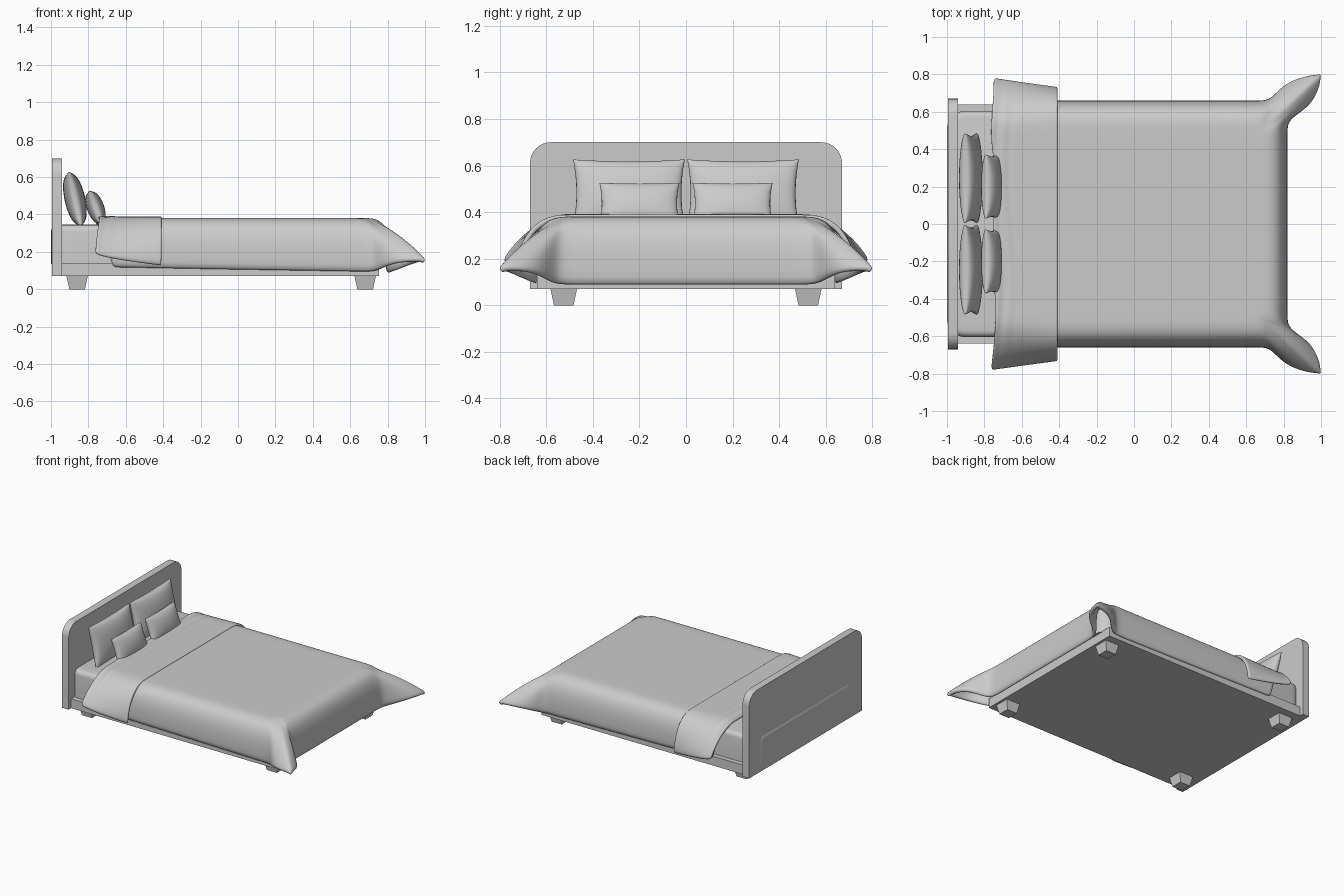
import bpy
import bmesh
from math import sin, cos, pi
from mathutils import Matrix, Vector

if "Cube" in bpy.data.objects:
    bpy.data.objects.remove(bpy.data.objects["Cube"])

# One plain grey for the whole bed
grey = bpy.data.materials.new("plain_grey")
grey.use_nodes = True
tone = (0.6, 0.6, 0.6, 1)
grey.diffuse_color = tone
grey.node_tree.nodes["Principled BSDF"].inputs["Base Color"].default_value = tone


def finish(name, bm, smooth=None):
    mesh = bpy.data.meshes.new(name)
    bm.to_mesh(mesh)
    bm.free()
    obj = bpy.data.objects.new(name, mesh)
    bpy.context.collection.objects.link(obj)
    mesh.materials.append(grey)
    if smooth:
        bpy.ops.object.select_all(action='DESELECT')
        obj.select_set(True)
        bpy.context.view_layer.objects.active = obj
        bpy.ops.object.shade_smooth_by_angle(angle=smooth)
    return obj


def box(low, high):
    bm = bmesh.new()
    low, high = Vector(low), Vector(high)
    bmesh.ops.create_cube(bm, size=1, matrix=Matrix.Translation((low + high) / 2)
                          @ Matrix.Diagonal((*(high - low), 1)))
    return bm


def bevel(bm, test, width, segments):
    edges = [e for e in bm.edges if test(e)]
    bmesh.ops.bevel(bm, geom=edges, offset=width, segments=segments,
                    profile=0.5, affect='EDGES', clamp_overlap=True)


def sheet(bm, na, nb, point):
    """Grid surface; point(a, b) takes a in 0..1 and b in -1..1."""
    rows = [[bm.verts.new(point(i / na, 2 * j / nb - 1)) for j in range(nb + 1)]
            for i in range(na + 1)]
    for p, q in zip(rows, rows[1:]):
        for j in range(nb):
            bm.faces.new((p[j], q[j], q[j + 1], p[j + 1]))


def cloth(name, na, nb, point, thickness):
    bm = bmesh.new()
    sheet(bm, na, nb, point)
    obj = finish(name, bm, pi)
    solid = obj.modifiers.new("thickness", 'SOLIDIFY')
    solid.thickness = thickness
    solid.offset = -1
    obj.modifiers.new("soft_rim", 'SUBSURF').levels = 1
    obj.modifiers["soft_rim"].render_levels = 1
    return obj


def out(m):
    return sin(m * pi / 2) ** 0.6


def drop(m):
    return 1 - max(0, cos(m * pi / 2)) ** 0.6


def mix(p, q, f):
    return p + (q - p) * f


# Headboard with rounded top corners
bm = box((-0.995, -0.67, 0.07), (-0.94, 0.67, 0.70))
bevel(bm, lambda e: all(v.co.z > 0.6 for v in e.verts)
      and abs(e.verts[0].co.y - e.verts[1].co.y) < 0.01, 0.09, 8)
finish("headboard", bm, 0.5)

# Base slab
finish("bed_base", box((-0.945, -0.64, 0.07), (0.755, 0.64, 0.14)))

# Mattress, with its head end just showing behind the headboard
bm = box((-1, -0.605, 0.135), (0.775, 0.605, 0.345))
bevel(bm, lambda e: abs(e.verts[0].co.z - e.verts[1].co.z) > 0.1, 0.1, 6)
bevel(bm, lambda e: all(v.co.z > 0.3 for v in e.verts)
      and any(abs(f.normal.z) < 0.5 for f in e.link_faces), 0.035, 4)
finish("mattress", bm, 0.6)

# Tapered legs
for x, end in ((-0.86, "head"), (0.68, "foot")):
    for y, side in ((-0.525, "right"), (0.525, "left")):
        bm = bmesh.new()
        bmesh.ops.create_cone(
            bm, cap_ends=True, segments=4, radius1=0.042 * 2 ** 0.5,
            radius2=0.058 * 2 ** 0.5, depth=0.075,
            matrix=Matrix.Translation((x, y, 0.0375)) @ Matrix.Rotation(pi / 4, 4, 'Z'))
        finish(f"{end}_{side}_leg", bm)


# Duvet: flat top, rounded walls, flared corners at the foot
def duvet_point(a, b):
    side = 1 if b > 0 else -1
    s = max(0, abs(b) * 2 - 1)
    t = max(0, (a - 0.7) / 0.3)
    m = max(s, t)
    flare = (2 * s * t / (s * s + t * t)) ** 2 if s * t > 0 else 0
    x = mix(-0.74, 0.66, min(1, a / 0.7)) + mix(0.16 * out(t), 0.345 * t, flare)
    x += 0.07 * drop(s) * max(0, 1 - a / 0.3)
    y = 0.48 * min(1, abs(b) * 2) + mix(0.18 * out(s), 0.325 * s, flare)
    hem = mix(0.265, 0.295, min(1, a / 0.9))
    z = 0.381 - mix(hem * drop(m), 0.22 * m ** 1.6, flare)
    return x, side * y, z


cloth("duvet", 60, 72, duvet_point, 0.03)


# Folded cuff across the head end of the duvet
def cuff_point(a, b):
    side = 1 if b > 0 else -1
    s = max(0, abs(b) * 2 - 1)
    loose = mix(0.8, 0.35, a)
    y = side * (0.5 * min(1, abs(b) * 2)
                + mix(0.285, 0.235, a) * mix(out(s), s, loose))
    z = 0.389 - mix(0.19, 0.262, a ** 0.6) * mix(drop(s), s ** 1.6, loose)
    x = mix(-0.75, -0.408, a) + 0.01 * sin(9 * y) * (1 - a) ** 3
    z += 0.005 * sin(x * 90 + 2 * sin(5 * y)) * max(0, 1 - a / 0.4) * (1 - s)
    return x, y, z


cloth("duvet_cuff", 30, 72, cuff_point, 0.022)


# Pillows: two bulging faces with pinched corners
def pillow(name, centre, half_w, half_h, half_t, tilt):
    bm = bmesh.new()
    for face in (-1, 1):
        def point(a, b):
            u, v = sin(b * pi / 2), sin((2 * a - 1) * pi / 2)
            puff = max(0, (1 - u * u) * (1 - v * v)) ** 0.38
            return (face * half_t * puff,
                    half_w * u * (1 - 0.06 * (1 - v * v)),
                    half_h * v * (1 - 0.07 * (1 - u * u)))
        sheet(bm, 20, 24, point)
    bmesh.ops.remove_doubles(bm, verts=bm.verts, dist=0.0005)
    bmesh.ops.recalc_face_normals(bm, faces=bm.faces)
    bm.transform(Matrix.Translation(centre) @ Matrix.Rotation(-tilt, 4, 'Y'))
    finish(name, bm, pi)


for sign, side in ((-1, "right"), (1, "left")):
    pillow(f"{side}_large_pillow", (-0.872, sign * 0.245, 0.482), 0.24, 0.148, 0.055, 0.22)
    pillow(f"{side}_small_pillow", (-0.762, sign * 0.2, 0.437), 0.172, 0.094, 0.046, 0.35)
